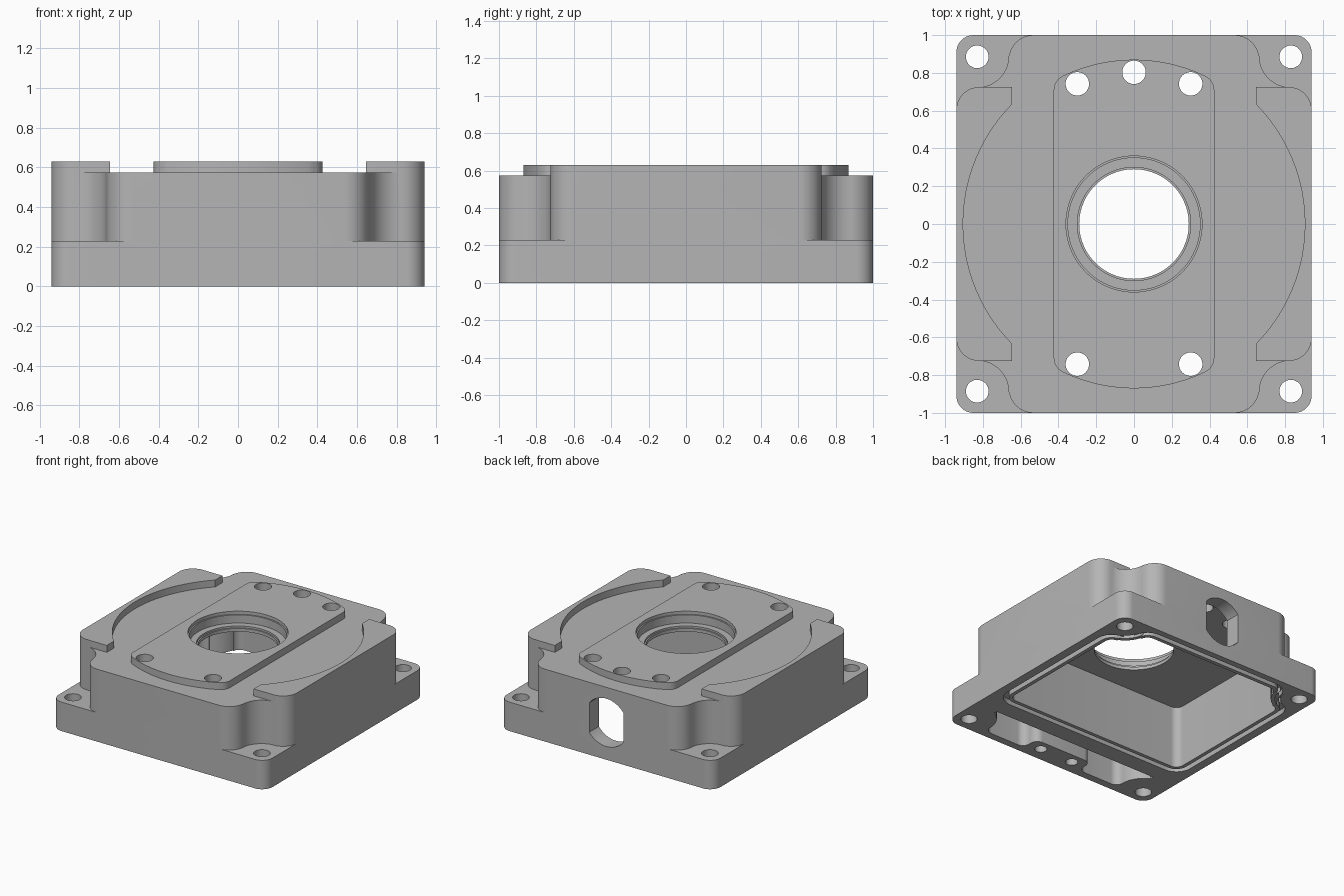
import bpy, bmesh
from math import cos, sin, radians

cube = bpy.data.objects.get("Cube")
if cube:
    bpy.data.objects.remove(cube, do_unlink=True)

metal = bpy.data.materials.new("light_grey_metal")
metal.use_nodes = True
GREY = (0.46, 0.46, 0.46, 1)
metal.diffuse_color = GREY
metal.node_tree.nodes["Principled BSDF"].inputs["Base Color"].default_value = GREY


def arc(cx, cy, r, a0, a1, n=10):
    angles = [radians(a0 + (a1 - a0) * i / n) for i in range(n + 1)]
    return [(cx + r * cos(a), cy + r * sin(a)) for a in angles]


def mirror_x(half):
    """Close a right-hand half outline with its mirror image."""
    return half + [(-x, y) for x, y in reversed(half)]


def mirror_xy(quarter):
    """Close a first-quadrant outline over both axes."""
    lower = [(x, -y) for x, y in reversed(quarter)]
    return mirror_x(lower + quarter)


def rect(x0, x1, y0, y1):
    return [(x0, y0), (x1, y0), (x1, y1), (x0, y1)]


def circle(x, y, r, n=48):
    return arc(x, y, r, 0, 360, n)[:-1]


def prism(name, outline, z0, z1):
    bm = bmesh.new()
    face = bm.faces.new([bm.verts.new((x, y, z0)) for x, y in outline])
    top = bmesh.ops.extrude_face_region(bm, geom=[face])["geom"]
    verts = [v for v in top if isinstance(v, bmesh.types.BMVert)]
    bmesh.ops.translate(bm, verts=verts, vec=(0, 0, z1 - z0))
    bmesh.ops.recalc_face_normals(bm, faces=bm.faces)
    mesh = bpy.data.meshes.new(name)
    bm.to_mesh(mesh)
    bm.free()
    mesh.materials.append(metal)
    obj = bpy.data.objects.new(name, mesh)
    bpy.context.collection.objects.link(obj)
    return obj


def combine(target, other, operation):
    """Apply a boolean and discard the helper."""
    mod = target.modifiers.new("combine", "BOOLEAN")
    mod.operation, mod.solver, mod.object = operation, "EXACT", other
    bpy.context.view_layer.objects.active = target
    bpy.ops.object.modifier_apply(modifier=mod.name)
    bpy.data.objects.remove(other, do_unlink=True)


def cut(target, outline, z0, z1):
    combine(target, prism("cutter", outline, z0, z1), "DIFFERENCE")


W, L, H = 0.94, 1.0, 0.63
FLANGE, DECK, CEILING = 0.23, 0.575, 0.50
BOLT_X, BOLT_Y = 0.83, 0.885

# Upper body with scalloped corners around the bolts
body_quarter = (arc(W - 0.12, 0.605, 0.12, 0, 90)
                + arc(BOLT_X, 0.89, 0.167, 267, 180, 14)
                + arc(0.533, L - 0.13, 0.13, 0, 90))
body = prism("upper_body", mirror_xy(body_quarter), FLANGE, H)

# Lower the deck, leaving two curved side ridges
cut(body, circle(0, 0, 0.905, 96), DECK, 1)
cut(body, rect(-0.645, 0.645, -2, 2), DECK, 1)
for s in (-1, 1):
    cut(body, rect(-2, 2, s * 1.3625 - 0.6375, s * 1.3625 + 0.6375), DECK, 1)

# Base flange
housing = prism("housing", mirror_xy(arc(W - 0.09, L - 0.09, 0.09, 0, 90)), 0, FLANGE)
combine(housing, body, "UNION")

# Raised centre plate with arched ends
plate_quarter = arc(0.345, 0.71, 0.08, 0, 62, 8) + arc(0, 0, 0.87, 64, 90, 14)
combine(housing, prism("centre_plate", mirror_xy(plate_quarter), 0.54, H), "UNION")


def cavity_outline(d):
    """Main cavity outline, grown outward by d."""
    return mirror_x(arc(0.74, -0.40, 0.06 + d, -90, 0)
                    + arc(0.74, 0.63, 0.06 + d, 0, 90)
                    + arc(BOLT_X, 0.89, 0.21 - d, 245, 180)
                    + arc(0.56, 0.82, 0.06 + d, 0, 90))


# Seal groove and main cavity, open at the bottom
groove = prism("seal_groove", cavity_outline(0.07), -0.1, 0.04)
cut(groove, cavity_outline(0.03), -0.2, 0.2)
combine(housing, groove, "DIFFERENCE")
cut(housing, cavity_outline(0), -0.1, CEILING)

# Front pocket that wraps around the two small screw bosses
pocket_half = (arc(0.20, -0.86, 0.06, 90, 0)
               + arc(0.32, -0.88, 0.06, 180, 270)
               + arc(0.57, -0.88, 0.06, 270, 360)
               + arc(BOLT_X, -0.88, 0.20, 178, 115)
               + [(0.745, -0.67)])
cut(housing, mirror_x(pocket_half), -0.1, 0.45)

# Stepped centre bore
for radius, z in ((0.36, 0.605), (0.35, 0.54), (0.30, 0.525), (0.29, 0.3)):
    cut(housing, circle(0, 0, radius, 80), z, 1)

# Bolt holes: flange corners, plate and blind bottom screws
for s in (-1, 1):
    for t in (-1, 1):
        cut(housing, circle(s * BOLT_X, t * BOLT_Y, 0.06), -0.1, 0.4)
        cut(housing, circle(s * 0.30, t * 0.742, 0.062), 0.3, 1)
    cut(housing, circle(s * 0.147, -0.883, 0.045), -0.1, 0.2)
cut(housing, circle(0, 0.803, 0.062), 0.3, 1)

# Flat-sided round port through the back wall
port = prism("back_port", mirror_xy(arc(0, 0, 0.19, 38, 90, 14)), 0.7, 1.2)
for v in port.data.vertices:
    x, y, z = v.co
    v.co = (x, z, 0.295 + y)
port.data.flip_normals()
combine(housing, port, "DIFFERENCE")

# Smooth the curved walls, keep edges crisp
bpy.ops.object.select_all(action="DESELECT")
housing.select_set(True)
bpy.context.view_layer.objects.active = housing
bpy.ops.object.shade_smooth_by_angle(angle=radians(30))
